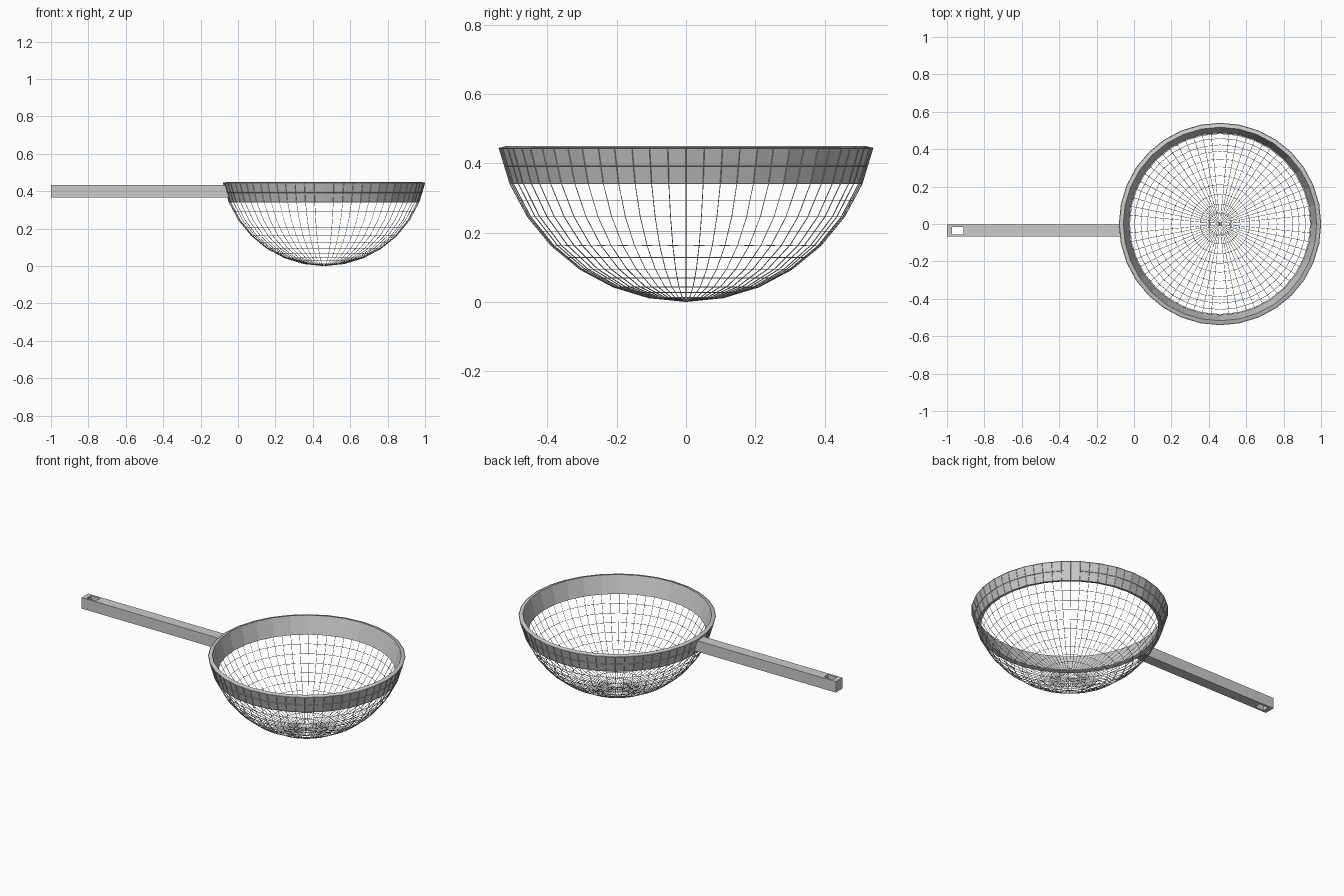
import bpy, bmesh, math

if "Cube" in bpy.data.objects:
    bpy.data.objects.remove(bpy.data.objects["Cube"])

R = 0.55                 # sphere radius the bowl is cut from
CX, CZ = 0.46, 0.5515    # bowl centre
STEP = math.radians(180 / 16)


def bowl_part(name, low, high):
    """Part of a 32 x 16 sphere between two ring numbers counted from the bottom."""
    bm = bmesh.new()
    bmesh.ops.create_uvsphere(bm, u_segments=32, v_segments=16, radius=R)
    zmin, zmax = -R * math.cos(low * STEP), -R * math.cos(high * STEP)
    drop = [v for v in bm.verts if v.co.z < zmin - 1e-3 or v.co.z > zmax + 1e-3]
    bmesh.ops.delete(bm, geom=drop, context='VERTS')
    bmesh.ops.recalc_face_normals(bm, faces=bm.faces)
    # make sure the faces look away from the sphere centre
    f = next(iter(bm.faces))
    if f.normal.dot(f.calc_center_median()) < 0:
        bmesh.ops.reverse_faces(bm, faces=bm.faces)
    me = bpy.data.meshes.new(name)
    bm.to_mesh(me)
    bm.free()
    ob = bpy.data.objects.new(name, me)
    ob.location = (CX, 0, CZ)
    bpy.context.collection.objects.link(ob)
    return ob


def box(name, lo, hi):
    """Box between two opposite corners."""
    bm = bmesh.new()
    bmesh.ops.create_cube(bm, size=1)
    for v in bm.verts:
        v.co = [(a + b) / 2 + c * (b - a) for a, b, c in zip(lo, hi, v.co)]
    me = bpy.data.meshes.new(name)
    bm.to_mesh(me)
    bm.free()
    ob = bpy.data.objects.new(name, me)
    bpy.context.collection.objects.link(ob)
    return ob


# Fine wire mesh of the strainer
mesh = bowl_part("wire_bowl", 0, 7)
sub = mesh.modifiers.new("finer_grid", 'SUBSURF')
sub.subdivision_type = 'SIMPLE'
sub.levels = sub.render_levels = 1
wire = mesh.modifiers.new("wires", 'WIREFRAME')
wire.thickness = 0.003
wire.offset = 0
wire.use_even_offset = False
wire.use_boundary = True

# Solid rim band, thickened inwards
rim = bowl_part("rim_band", 6, 7)
sol = rim.modifiers.new("thickness", 'SOLIDIFY')
sol.thickness = 0.023
sol.offset = -1

# Square handle with a hanging hole near the end
handle = box("handle", (-1, -0.067, 0.367), (-0.05, -0.003, 0.433))
cutter = box("hole_cutter", (-0.973, -0.056, 0.3), (-0.912, -0.016, 0.5))
cutter.hide_render = True
cutter.display_type = 'WIRE'
cut = handle.modifiers.new("hanging_hole", 'BOOLEAN')
cut.operation = 'DIFFERENCE'
cut.solver = 'EXACT'
cut.object = cutter
